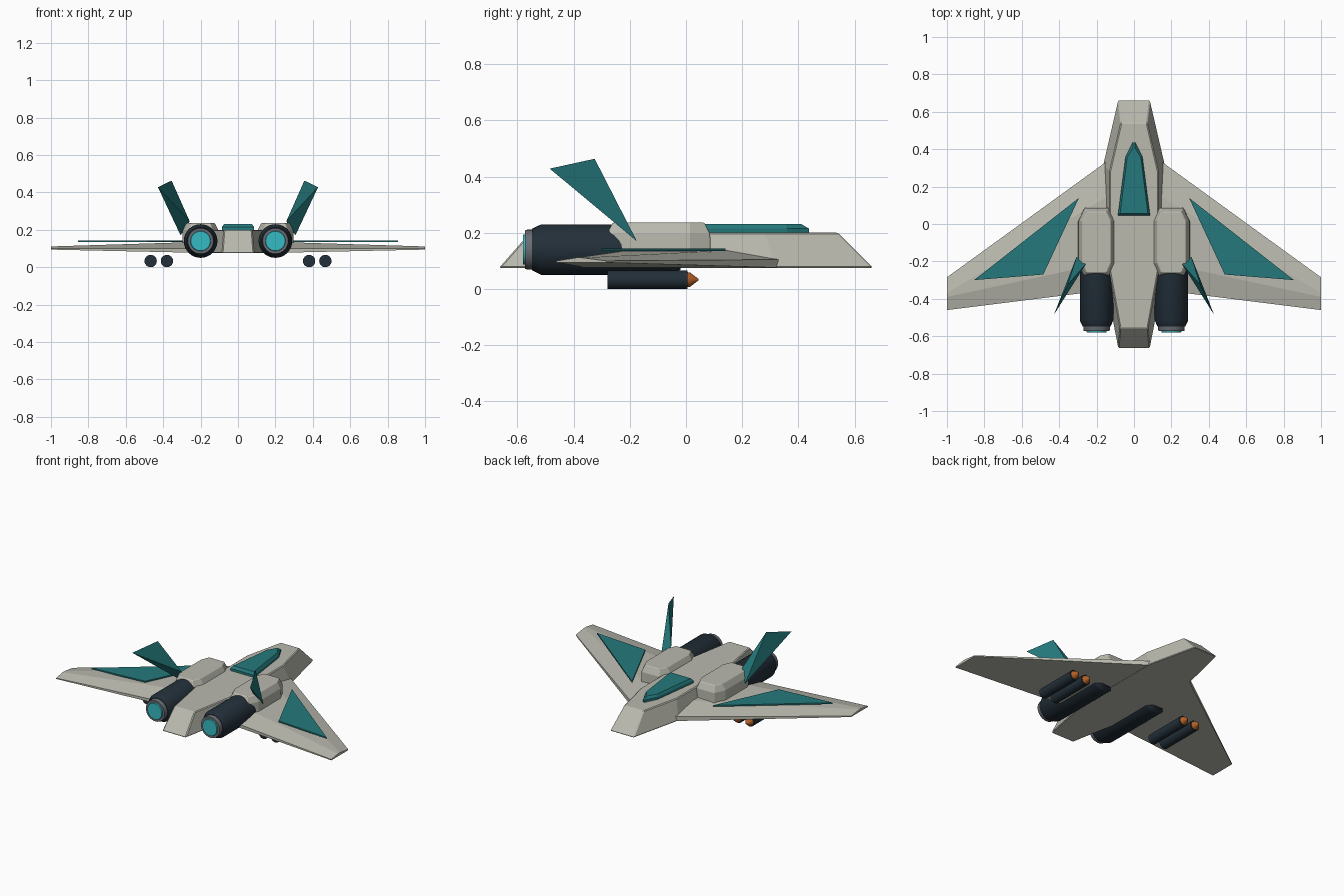
import bpy, bmesh, math
from mathutils import Vector

cube = bpy.data.objects.get("Cube")
if cube:
    bpy.data.objects.remove(cube, do_unlink=True)


def material(name, rgb):
    m = bpy.data.materials.new(name)
    m.use_nodes = True
    m.diffuse_color = (*rgb, 1)
    m.node_tree.nodes["Principled BSDF"].inputs["Base Color"].default_value = (*rgb, 1)
    return m


HULL = material("pale grey hull", (0.49, 0.49, 0.43))
TEAL = material("teal panel", (0.018, 0.19, 0.2))
DARK = material("dark blue grey", (0.016, 0.028, 0.04))
METAL = material("nozzle grey", (0.14, 0.15, 0.17))
GLOW = material("cyan glow", (0.035, 0.5, 0.56))
ORANGE = material("orange tip", (0.45, 0.12, 0.02))


def finish(bm, name, mat, mirror=False, bevel=0, smooth=False):
    bmesh.ops.recalc_face_normals(bm, faces=bm.faces)
    me = bpy.data.meshes.new(name)
    bm.to_mesh(me)
    bm.free()
    me.materials.append(mat)
    ob = bpy.data.objects.new(name, me)
    bpy.context.collection.objects.link(ob)
    if bevel:
        b = ob.modifiers.new("bevel", 'BEVEL')
        b.width, b.segments = bevel, 1
    if mirror:
        m = ob.modifiers.new("mirror", 'MIRROR')
        m.use_axis[0] = True
        m.use_mirror_merge = False
    if smooth:
        bpy.ops.object.select_all(action='DESELECT')
        ob.select_set(True)
        bpy.context.view_layer.objects.active = ob
        bpy.ops.object.shade_smooth_by_angle(angle=math.radians(30))
    return ob


def loft(name, mat, rings, **kw):
    """Join equal-length rings of points with side faces and cap both ends."""
    bm = bmesh.new()
    vs = [[bm.verts.new(p) for p in ring] for ring in rings]
    n = len(vs[0])
    for a, b in zip(vs, vs[1:]):
        for i in range(n):
            j = (i + 1) % n
            bm.faces.new((a[i], a[j], b[j], b[i]))
    bm.faces.new(vs[0])
    bm.faces.new(vs[-1])
    return finish(bm, name, mat, **kw)


def both_sides(half):
    return half + [(-x, y) for x, y in reversed(half)]


def at_height(outline, z):
    return [(x, y, z) for x, y in outline]


def turned(name, mat, x, z, profile, sides=32):
    """Round part along y from (y, radius) pairs, mirrored to both sides."""
    rings = [[(x + r * math.cos(math.tau * i / sides), y, z + r * math.sin(math.tau * i / sides))
              for i in range(sides)] for y, r in profile]
    return loft(name, mat, rings, mirror=True, smooth=True)


# Fuselage with sloping sides and ends
low = both_sides([(0.085, 0.665), (0.165, 0.32), (0.165, -0.25), (0.085, -0.665)])
top = both_sides([(0.07, 0.54), (0.13, 0.28), (0.13, -0.25), (0.075, -0.555)])
loft("fuselage", HULL, [at_height(low, 0.075), at_height(top, 0.2)], bevel=0.005)

# Canopy
base = both_sides([(0.086, 0.045), (0.045, 0.36), (0.006, 0.437)])
crown = both_sides([(0.074, 0.057), (0.037, 0.355), (0.004, 0.41)])
loft("canopy", TEAL, [at_height(base, 0.198), at_height(base, 0.215), at_height(crown, 0.231)])

# Wings: root and tip sections around the chord
root = [(0.12, 0.353, 0.075), (0.12, 0.353, 0.105), (0.12, 0.16, 0.138),
        (0.12, -0.2, 0.138), (0.12, -0.35, 0.1), (0.12, -0.35, 0.075)]
tip = [(1, -0.285, 0.094), (1, -0.285, 0.1), (1, -0.37, 0.111),
       (1, -0.39, 0.111), (1, -0.46, 0.1), (1, -0.46, 0.094)]
loft("wings", HULL, [root, tip], mirror=True)

# Flat wing panels
panel = [(0.294, 0.14), (0.855, -0.3), (0.485, -0.27)]
loft("wing_panels", TEAL, [at_height(panel, 0.135), at_height(panel, 0.144)], mirror=True)

# Engine housings: elongated octagons that narrow towards the top
def octagon(inset):
    ends, mid = 0.065 - inset * 0.5, 0.1 - inset
    right = [(ends, 0.09 - inset), (mid, 0.015), (mid, -0.21), (ends, -0.285 + inset)]
    return [(x + 0.2, y) for x, y in both_sides(right)]


loft("engine_housings", HULL,
     [at_height(octagon(0), 0.08), at_height(octagon(0.004), 0.195), at_height(octagon(0.024), 0.236)],
     mirror=True, bevel=0.004)

# Engines, nozzles and glowing exhausts
turned("engines", DARK, 0.2, 0.14, [(-0.548, 0.074), (-0.515, 0.09), (-0.05, 0.09), (-0.02, 0.072)])
turned("nozzles", METAL, 0.2, 0.14, [(-0.573, 0.068), (-0.565, 0.071), (-0.53, 0.071)])
turned("exhaust_glow", GLOW, 0.2, 0.14, [(-0.58, 0.052), (-0.57, 0.055)])

# Swept, twisted tail fins leaning outwards
bm = bmesh.new()
for p in [(0.307, -0.175, 0.17), (0.258, -0.215, 0.245), (0.355, -0.325, 0.463), (0.428, -0.485, 0.428)]:
    bm.verts.new(Vector(p))
bmesh.ops.convex_hull(bm, input=bm.verts)
finish(bm, "tail_fins", TEAL, mirror=True)

# Missiles in pairs under each wing
for name, x in (("inner", 0.38), ("outer", 0.467)):
    turned(name + "_missiles", DARK, x, 0.033, [(-0.28, 0.033), (0.005, 0.033)], 24)
    turned(name + "_missile_tips", ORANGE, x, 0.033, [(0.003, 0.027), (0.015, 0.025), (0.044, 0.003)], 24)
